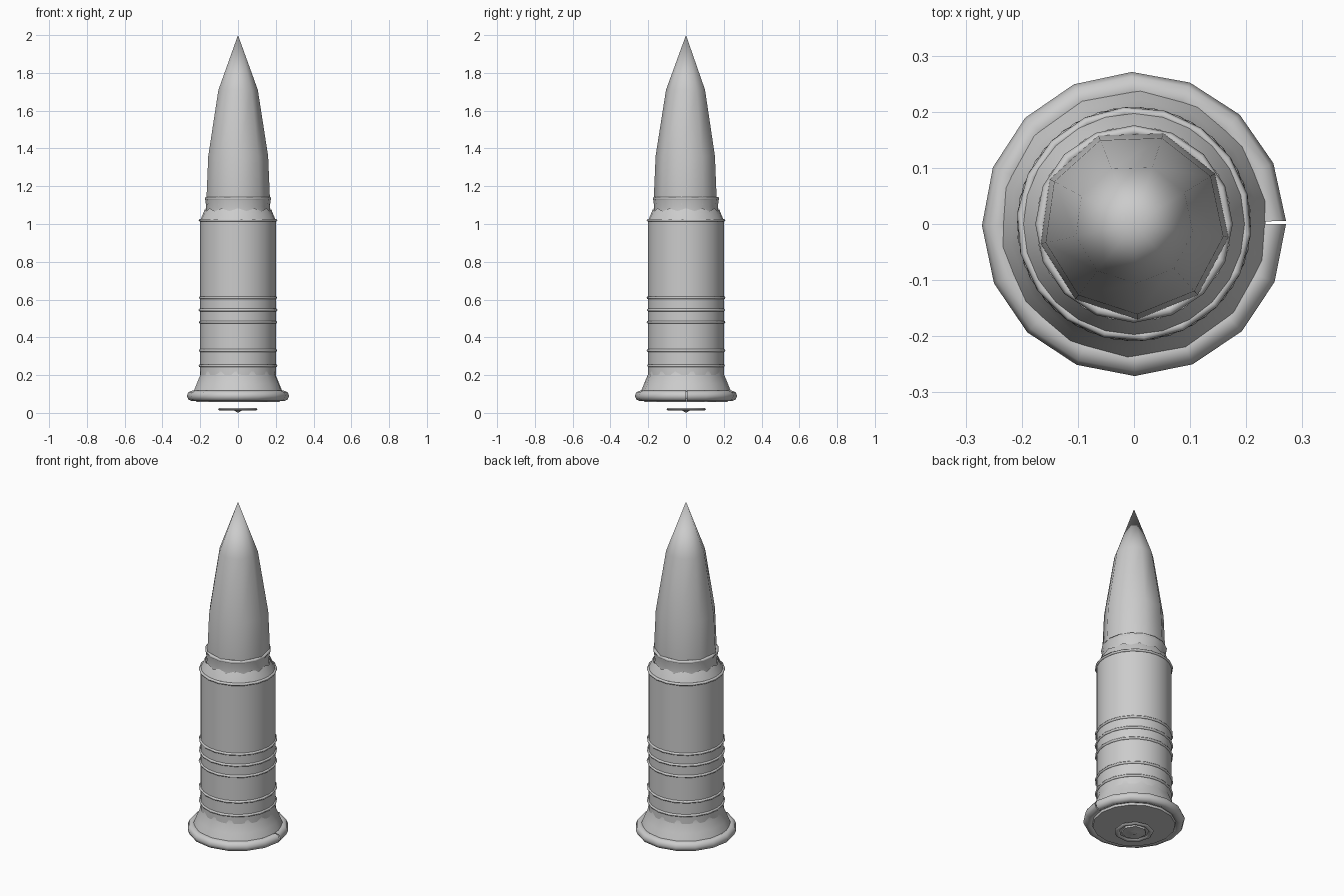
import bpy
from math import cos, sin, pi, radians

cube = bpy.data.objects.get("Cube")
if cube:
    bpy.data.objects.remove(cube, do_unlink=True)

metal = bpy.data.materials.new("grey_metal")
metal.use_nodes = True
GREY = (0.6, 0.6, 0.6, 1)
metal.diffuse_color = GREY
metal.node_tree.nodes["Principled BSDF"].inputs["Base Color"].default_value = GREY


def lathe(name, profile, sides, turn=0, gap=0, closed=False, smooth=50, scallop=0):
    """Revolve (radius, z) points listed from bottom to top; a gap leaves a seam at +x."""
    columns = sides + 1 if gap else sides
    sweep = 2 * pi - gap
    verts, rows, faces = [], [], []
    for i, (r, z) in enumerate(profile):
        if r == 0:
            rows.append([len(verts)] * columns)
            verts.append((0, 0, z))
            continue
        rows.append(list(range(len(verts), len(verts) + columns)))
        for k in range(columns):
            a = radians(turn) + gap + sweep * k / sides
            dz = scallop * (k % 2) if i == len(profile) - 1 else 0
            verts.append((r * cos(a), r * sin(a), z - dz))
    pairs = list(zip(rows, rows[1:]))
    if closed:
        pairs.append((rows[-1], rows[0]))
    for low, high in pairs:
        for k in range(sides):
            n = (k + 1) % columns
            face = list(dict.fromkeys([low[k], low[n], high[n], high[k]]))
            faces.append(face)
    mesh = bpy.data.meshes.new(name)
    mesh.from_pydata(verts, [], faces)
    mesh.materials.append(metal)
    mesh.update()
    obj = bpy.data.objects.new(name, mesh)
    bpy.context.collection.objects.link(obj)
    bpy.ops.object.select_all(action="DESELECT")
    obj.select_set(True)
    bpy.context.view_layer.objects.active = obj
    bpy.ops.object.shade_smooth_by_angle(angle=radians(smooth))
    return obj


def hoop(name, radius, z, width, height, sides, turn=0, gap=0, steps=6):
    """Rounded ring with an oval cross-section."""
    section = [(radius + width * cos(2 * pi * k / steps),
                z + height * sin(2 * pi * k / steps)) for k in range(steps)]
    return lathe(name, section, sides, turn, gap, closed=True, smooth=70)


# Casing: base plate, flared foot and straight wall
lathe("base_plate", [(0, 0.057), (0.22, 0.057), (0.225, 0.075)], 16)
lathe("flared_foot", [(0.24, 0.11), (0.222, 0.155), (0.203, 0.2), (0.2, 0.22)], 14, turn=10)
lathe("casing_wall", [(0.2, 0.2), (0.2, 1.02)], 24)
hoop("rim", 0.242, 0.09, 0.029, 0.028, 16, gap=0.02, steps=8)

# Raised bands around the casing
for number, z in enumerate((0.25, 0.33, 0.48, 0.545, 0.61, 1.02)):
    hoop(f"casing_band_{number + 1}", 0.2, z, 0.009, 0.008, 18, turn=7 * number)

# Shoulder with a crimped lip, and neck
lathe("shoulder", [(0.2, 1.02), (0.187, 1.05), (0.174, 1.083)], 24, scallop=0.015)
lathe("neck", [(0.17, 1.06), (0.168, 1.09), (0.174, 1.13)], 16)
hoop("neck_band", 0.166, 1.135, 0.01, 0.01, 16)

# Pointed tip
lathe("tip", [(0.168, 1.1), (0.17, 1.15), (0.161, 1.36), (0.106, 1.71), (0, 2.0)],
      9, turn=-8, smooth=70)

# Primer disc below the base
hoop("primer_ring", 0.092, 0.019, 0.014, 0.008, 9, turn=15)
lathe("primer_disc", [(0, 0.0), (0.02, 0.012), (0.068, 0.013), (0.068, 0.024), (0, 0.026)],
      7, turn=5)
